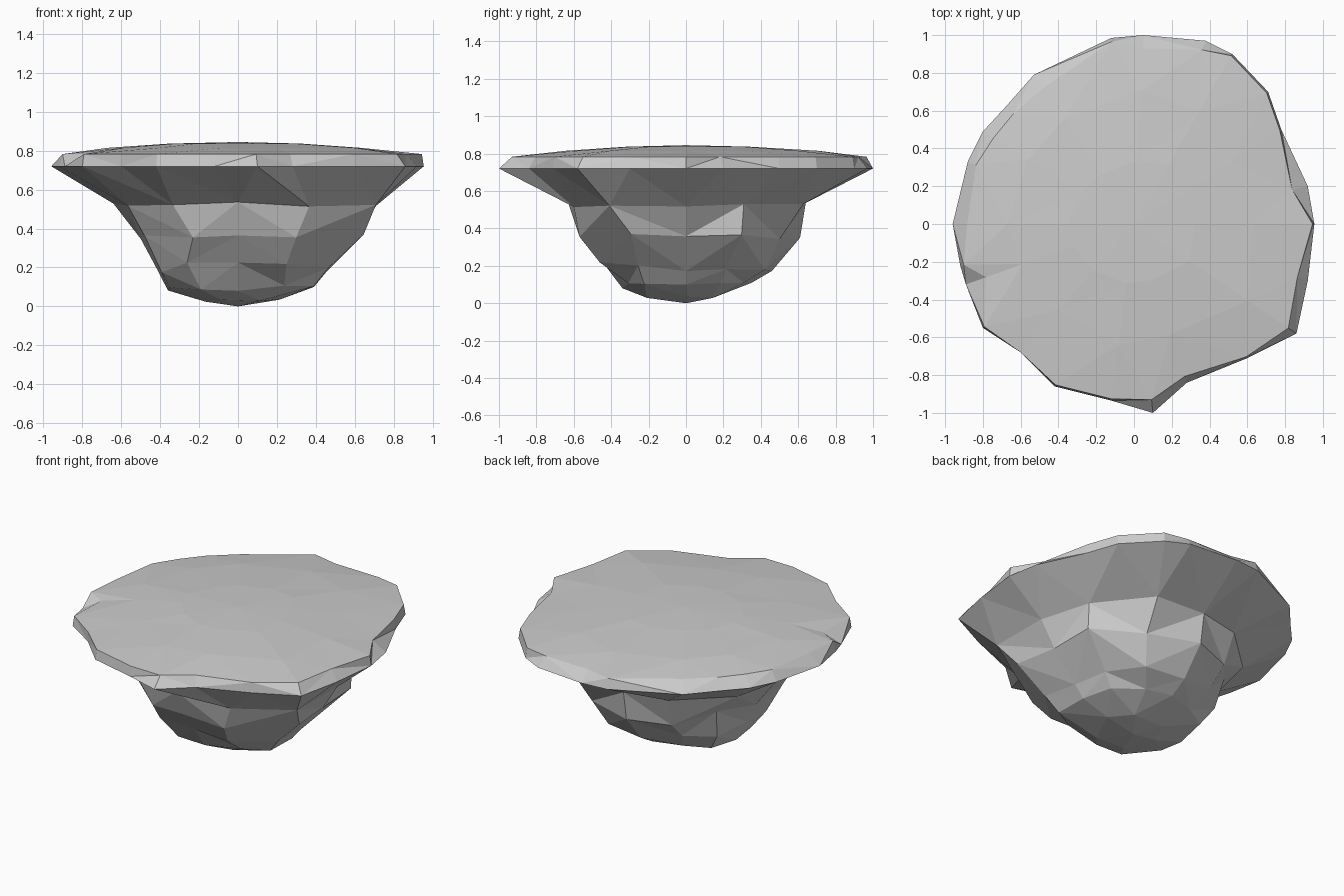
import bpy, bmesh, math, random

if "Cube" in bpy.data.objects:
    bpy.data.objects.remove(bpy.data.objects["Cube"])

random.seed(4)
bm = bmesh.new()

# Irregular outline of the plateau, counter-clockwise from +x
OUTLINE = [(.955, 0), (.92, .2), (.78, .5), (.71, .7), (.52, .9), (.38, .97),
           (.05, 1), (-.12, .985), (-.53, .79), (-.68, .62), (-.8, .49), (-.88, .33),
           (-.96, 0), (-.92, -.22), (-.89, -.32), (-.8, -.55), (-.6, -.68), (-.42, -.86),
           (-.12, -.935), (.1, -1), (.28, -.84), (.6, -.71), (.86, -.58), (.92, -.3)]
# How far the upper edge is chipped back at each outline point
CHIPS = [.99, .91, .99, .99, .99, .95, .93, .98, .91, .94, .93, .95,
         .92, .98, .88, .99, 1, .99, .99, .93, .96, .99, .95, .94]


def outline_ring(scales, z, step=1, jitter=0.0):
    ring = []
    for (x, y), s in zip(OUTLINE[::step], scales):
        s += random.uniform(-jitter, jitter)
        ring.append(bm.verts.new((x * s, y * s, z)))
    return ring


def rock_ring(n, z, xmin, xmax, ymin, ymax, dz):
    """Irregular ring that reaches the given extents on the axes."""
    ring = []
    for i in range(n):
        main = n % 4 == 0 and i % (n // 4) == 0
        a = 2 * math.pi * i / n + (0 if main else random.uniform(-.08, .08))
        s = 1 if main else random.uniform(.97, 1.1)
        if not main:  # bulges at the front right and front left
            s += .13 * max(0, math.cos(a + math.pi / 4)) ** 4
            s += .05 * max(0, math.cos(a + math.pi * .75)) ** 4
        c, d = math.cos(a), math.sin(a)
        x = c * (xmax if c > 0 else -xmin) * s
        y = d * (ymax if d > 0 else -ymin) * s
        ring.append(bm.verts.new((x, y, z + random.uniform(-dz, dz))))
    return ring


def bridge(a, b):
    """Triangles between two rings; either equal counts or 2:1."""
    if len(a) < len(b):
        a, b = b, a
    n, m = len(a), len(b)
    for i in range(m):
        p, q = b[i], b[(i + 1) % m]
        if n == m:
            r, s = a[i], a[(i + 1) % n]
            tris = [(p, q, r), (q, s, r)] if i % 2 else [(p, q, s), (p, s, r)]
        else:
            r, t, s = a[2 * i], a[2 * i + 1], a[(2 * i + 2) % n]
            tris = [(p, t, r), (p, q, t), (q, s, t)]
        for f in tris:
            bm.faces.new(f)


def cap(ring, z):
    tip = bm.verts.new((0, 0, z))
    for i, v in enumerate(ring):
        bm.faces.new((v, ring[(i + 1) % len(ring)], tip))


# Plateau dome, chipped rim, then the tapering rock below
rings = [outline_ring([.35] * 12, .837, 2, .02),
         outline_ring([.68] * 12, .815, 2, .03),
         outline_ring(CHIPS, .783),
         outline_ring([1] * 24, .72),
         rock_ring(12, .525, -.64, .71, -.63, .64, .012),
         rock_ring(12, .37, -.5, .61, -.56, .61, .03),
         rock_ring(12, .2, -.43, .45, -.45, .46, .03),
         rock_ring(12, .095, -.36, .39, -.34, .35, .015),
         rock_ring(6, .03, -.17, .2, -.22, .16, .006)]
for upper, lower in zip(rings, rings[1:]):
    bridge(upper, lower)
cap(rings[0], .845)
cap(rings[-1], 0)
bmesh.ops.recalc_face_normals(bm, faces=bm.faces)

mesh = bpy.data.meshes.new("floating_rock")
bm.to_mesh(mesh)
bm.free()
rock = bpy.data.objects.new("floating_rock", mesh)
bpy.context.collection.objects.link(rock)
